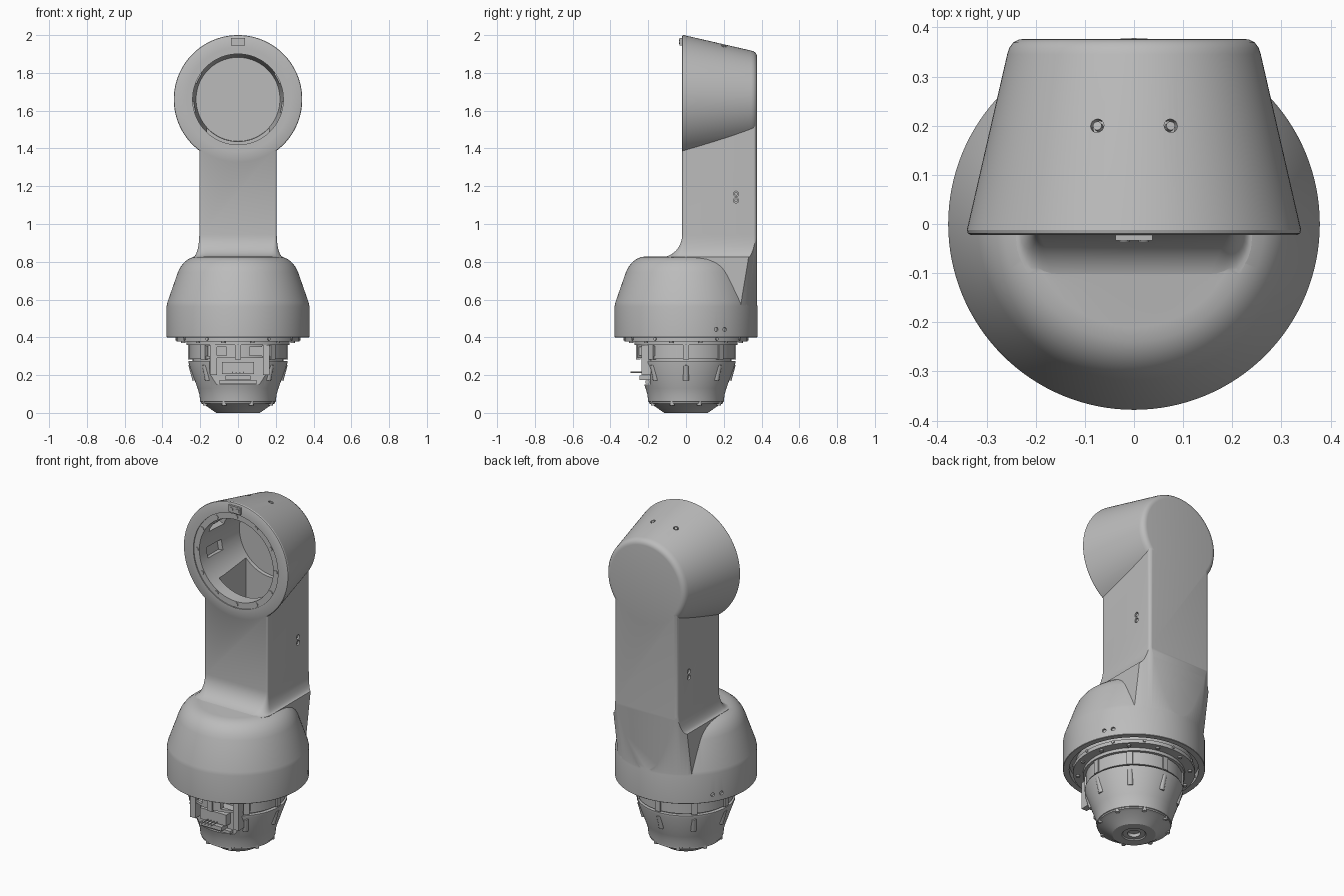
import bpy, bmesh
from math import sin, cos, pi, radians
from mathutils import Matrix, Vector

cube = bpy.data.objects.get("Cube")
if cube:
    bpy.data.objects.remove(cube)

grey = bpy.data.materials.new("light_grey")
grey.use_nodes = True
GREY = (0.5, 0.5, 0.5, 1)
grey.diffuse_color = GREY
grey.node_tree.nodes["Principled BSDF"].inputs["Base Color"].default_value = GREY

ALONG_Y = Matrix.Rotation(-pi / 2, 4, "X")
HEAD_Z = 1.66


def finish(name, bm):
    bmesh.ops.recalc_face_normals(bm, faces=bm.faces)
    mesh = bpy.data.meshes.new(name)
    bm.to_mesh(mesh)
    bm.free()
    mesh.materials.append(grey)
    obj = bpy.data.objects.new(name, mesh)
    bpy.context.collection.objects.link(obj)
    return obj


def lathe(name, profile, matrix=Matrix(), steps=96):
    bm = bmesh.new()
    vs = [bm.verts.new((r, 0, h)) for r, h in profile]
    es = [bm.edges.new(pair) for pair in zip(vs, vs[1:])]
    bmesh.ops.spin(bm, geom=vs + es, cent=(0, 0, 0), axis=(0, 0, 1),
                   angle=2 * pi, steps=steps)
    bmesh.ops.remove_doubles(bm, verts=bm.verts, dist=1e-5)
    bmesh.ops.transform(bm, matrix=matrix, verts=bm.verts)
    return finish(name, bm)


def boxes(name, items):
    """Each item is (low corner, high corner, optional matrix)."""
    bm = bmesh.new()
    for lo, hi, *m in items:
        lo, hi = Vector(lo), Vector(hi)
        mat = Matrix.Translation((lo + hi) / 2) @ Matrix.Diagonal((*(hi - lo), 1))
        bmesh.ops.create_cube(bm, size=1, matrix=(m[0] if m else Matrix()) @ mat)
    return finish(name, bm)


def pins(name, items, segments=16):
    """Each item is (centre, direction, radius, length)."""
    bm = bmesh.new()
    for pos, axis, r, length in items:
        rot = Vector(axis).to_track_quat("Z", "Y").to_matrix().to_4x4()
        bmesh.ops.create_cone(bm, cap_ends=True, segments=segments, radius1=r,
                              radius2=r, depth=length,
                              matrix=Matrix.Translation(pos) @ rot)
    return finish(name, bm)


def boolean(obj, other, operation):
    other.hide_render = True
    mod = obj.modifiers.new("cut", "BOOLEAN")
    mod.operation, mod.object, mod.solver = operation, other, "EXACT"
    graph = bpy.context.evaluated_depsgraph_get()
    mesh = bpy.data.meshes.new_from_object(obj.evaluated_get(graph))
    obj.modifiers.clear()
    obj.data = mesh
    bpy.data.objects.remove(other)


def ring(count, radius, start=0.0):
    for i in range(count):
        a = start + 2 * pi * i / count
        yield radius * cos(a), radius * sin(a)


def column_section(bm, z, half, front, corner, back=0.375):
    """One rounded-rectangle ring of the column."""
    verts = []
    corners = [(half, back, 0.018, 0), (-half, back, 0.018, 90),
               (-half, front, corner, 180), (half, front, corner, 270)]
    for x, y, r, start in corners:
        cx, cy = x - (r if x > 0 else -r), y - (r if y > 0.2 else -r)
        for k in range(9):
            a = radians(start + k * 90 / 8)
            verts.append(bm.verts.new((cx + r * cos(a), cy + r * sin(a), z)))
    return verts


# Column: stacked sections, flared into the shoulder at the bottom
bm = bmesh.new()
rows = [column_section(bm, 0.5, 0.24, -0.13, 0.1)]
for i in range(13):
    a = pi / 2 * (1 - i / 12)
    s = 1 - cos(a)
    rows.append(column_section(bm, 0.945 - 0.12 * sin(a), 0.205 + 0.035 * s,
                               -0.02 - 0.11 * s, 0.012 + 0.088 * s))
rows.append(column_section(bm, HEAD_Z, 0.205, -0.02, 0.012))
for low, high in zip(rows, rows[1:]):
    for k in range(len(low)):
        n = (k + 1) % len(low)
        bm.faces.new((low[k], low[n], high[n], high[k]))
bm.faces.new(rows[0])
bm.faces.new(rows[-1])
column = finish("column", bm)
boolean(column, lathe("column_limit", [(0, 0.46), (0.365, 0.46), (0.376, 0.57),
                                       (0.445, 1.1), (0.445, 2), (0, 2)], steps=128),
        "INTERSECT")

# Bell-shaped shoulder with a recess underneath
arm = lathe("arm_housing", [
    (0, 0.44), (0.345, 0.44), (0.345, 0.4), (0.376, 0.4), (0.378, 0.402),
    (0.378, 0.565), (0.374, 0.585), (0.318, 0.745), (0.306, 0.77), (0.288, 0.794),
    (0.265, 0.813), (0.24, 0.824), (0.21, 0.829), (0, 0.829)], steps=128)
boolean(arm, column, "UNION")

# Tapered head
head_place = Matrix.Translation((0, 0, HEAD_Z)) @ ALONG_Y
boolean(arm, lathe("head", [
    (0, -0.022), (0.332, -0.022), (0.338, -0.019), (0.34, -0.012), (0.258, 0.345),
    (0.254, 0.358), (0.246, 0.369), (0.235, 0.375), (0.225, 0.3765), (0, 0.3765)],
    head_place, 128), "UNION")

# Stepped bore, passage into the column, wall pockets
boolean(arm, lathe("bore", [
    (0, -0.1), (0.275, -0.1), (0.275, -0.016), (0.24, -0.016), (0.24, 0.1),
    (0.222, 0.33), (0, 0.33)], head_place), "DIFFERENCE")
boolean(arm, boxes("passage", [((-0.165, 0.06, 1.0), (0.165, 0.31, HEAD_Z))]),
        "DIFFERENCE")
pocket_turns = [Matrix.Translation((0, 0, HEAD_Z)) @ Matrix.Rotation(radians(a), 4, "Y")
                for a in (-10, 28, 152, 190)]
boolean(arm, boxes("pockets", [((-0.262, 0.05, -0.03), (-0.2, 0.18, 0.03), m)
                               for m in pocket_turns]), "DIFFERENCE")

# Screw holes on the sides, shoulder and head
holes, screws = [], []
for s in (-1, 1):
    for z in (1.125, 1.16):
        holes.append(((s * 0.205, 0.265, z), (s, 0, 0), 0.014, 0.03))
        screws.append(((s * 0.194, 0.265, z), (s, 0, 0), 0.009, 0.012))
    for y in (0.16, 0.205):
        x = (0.378 ** 2 - y ** 2) ** 0.5
        holes.append(((s * x, y, 0.442), (x * s, y, 0), 0.011, 0.024))
    up = Vector((s * 0.26, 0.22, 0.97))
    spot = Vector((s * 0.075, 0.2, HEAD_Z + 0.282))
    holes.append((spot, up, 0.014, 0.04))
    screws.append((spot - up * 0.008, up, 0.009, 0.014))
boolean(arm, pins("screw_holes", holes), "DIFFERENCE")
side_screws = pins("side_screws", screws)

# Bolts of the head ring and the small cover plate
ring_bolts = pins("ring_bolts", [((x, -0.015, HEAD_Z + z), (0, 1, 0), 0.012, 0.01)
                                 for x, z in ring(12, 0.257)])
cover_plate = boxes("cover_plate", [((-0.038, -0.034, 1.945), (0.038, -0.015, 1.985))])
cover_screws = pins("cover_screws", [((s * 0.02, -0.034, 1.965), (0, 1, 0), 0.011, 0.006)
                                     for s in (-1, 1)])

# Joint drum below the shoulder, with flange and bottom cap
drum = lathe("joint_drum", [
    (0, 0.025), (0.035, 0.025), (0.035, 0.006), (0.06, 0.006), (0.065, 0), (0.115, 0),
    (0.18, 0.045), (0.196, 0.05), (0.196, 0.058), (0.2, 0.06), (0.204, 0.095),
    (0.214, 0.13), (0.262, 0.265), (0.262, 0.276), (0.24, 0.276), (0.24, 0.286),
    (0.256, 0.286), (0.256, 0.36), (0.272, 0.36), (0.272, 0.378), (0.325, 0.378),
    (0.325, 0.4), (0.31, 0.4), (0.31, 0.46), (0, 0.46)])
boolean(drum, boxes("front_opening", [
    ((-0.15, -0.4, 0.15), (0.15, -0.19, 0.29)),
    ((-0.3, -0.222, 0.3), (0.3, -0.165, 0.355))]), "DIFFERENCE")
boolean(drum, boxes("bracket_windows", [
    ((s * 0.095 - 0.035, -0.3, 0.305), (s * 0.095 + 0.035, -0.2, 0.35))
    for s in (-1, 1)]), "DIFFERENCE")

# Bosses around the drum, flange bolts, cap bolts
bosses = pins("drum_bosses", [((x, y, 0.215), (x * 0.25, y * 0.25, 0.22), 0.016, 0.085)
                              for x, y in ring(8, 0.236) if y > -0.2])
ribs = boxes("drum_ribs", [((0.24, -0.016, 0.282), (0.264, 0.016, 0.37),
                            Matrix.Rotation(i * pi / 4, 4, "Z"))
                           for i in range(8)])
flange_bolts = pins("flange_bolts", [((x, y, 0.392), (x, y, 0), 0.008, 0.012)
                                     for x, y in ring(12, 0.326)])
flange_screws = pins("flange_screws", [((x, y, 0.376), (0, 0, 1), 0.011, 0.012)
                                       for x, y in ring(12, 0.3, 0.26)])
cap_bolts = pins("cap_bolts", [((x, y, 0.05), (0, 0, 1), 0.012, 0.02)
                               for x, y in ring(8, 0.187, 0.39)])

# Connector block and clips in the front opening
connector = boxes("connector", [
    ((-0.085, -0.232, 0.205), (0.085, -0.185, 0.27)),
    ((-0.065, -0.245, 0.175), (0.065, -0.185, 0.198)),
    ((-0.1, -0.215, 0.155), (0.1, -0.185, 0.172))])
clips = boxes("clips", [((x - 0.018, -0.235, 0.2), (x + 0.018, -0.185, 0.36))
                        for x in (-0.13, 0.15)])
probe = pins("probe_pins", [((x, -0.265, 0.215), (0, 1, 0), 0.003, 0.06)
                            for x in (-0.03, -0.01, 0.01, 0.03)], 8)

# Smooth the rounded parts, keep the edges crisp
bpy.ops.object.select_all(action="DESELECT")
smooth = [arm, drum, bosses, side_screws, ring_bolts, cover_screws,
          flange_bolts, flange_screws, cap_bolts]
for obj in smooth:
    obj.select_set(True)
bpy.context.view_layer.objects.active = arm
bpy.ops.object.shade_smooth_by_angle(angle=radians(28))
